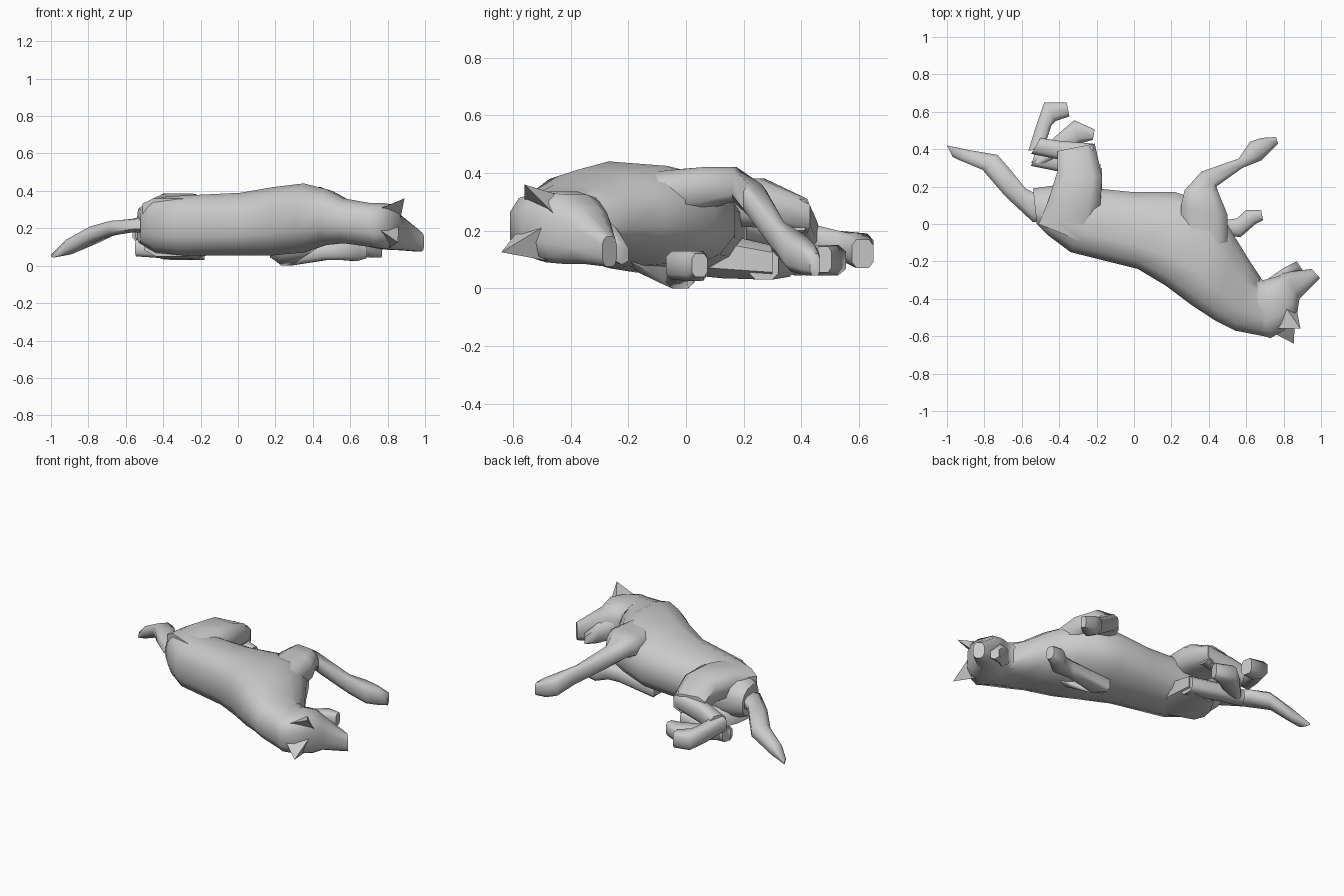
import bpy, bmesh, math
from mathutils import Vector


def finish(name, bm, angle):
    bmesh.ops.recalc_face_normals(bm, faces=bm.faces)
    mesh = bpy.data.meshes.new(name)
    bm.to_mesh(mesh)
    bm.free()
    ob = bpy.data.objects.new(name, mesh)
    bpy.context.collection.objects.link(ob)
    bpy.ops.object.select_all(action='DESELECT')
    ob.select_set(True)
    bpy.context.view_layer.objects.active = ob
    bpy.ops.object.shade_smooth_by_angle(angle=math.radians(angle))
    return ob


def loft(name, rows, n=8, power=3.2, taper=0.0, angle=58):
    """Skin rounded sections: each row is edge A (x, y), edge B (x, y), z low, z high.
    taper narrows the section towards edge B."""
    def rounded(t):
        return math.copysign(abs(t) ** (2 / power), t)
    peak = rounded(math.cos(math.pi / n))
    bm = bmesh.new()
    rings = []
    for ax, ay, bx, by, lo, hi in rows:
        mid = Vector(((ax + bx) / 2, (ay + by) / 2, (lo + hi) / 2))
        side = Vector(((ax - bx) / 2, (ay - by) / 2, 0))
        up = Vector((0, 0, (hi - lo) / 2))
        ring = []
        for i in range(n):
            a = 2 * math.pi * (i + 0.5) / n
            u, v = rounded(math.cos(a)) / peak, rounded(math.sin(a)) / peak
            v *= min(1, 1 + taper * u)
            ring.append(bm.verts.new(mid + side * u + up * v))
        rings.append(ring)
    for r, s in zip(rings, rings[1:]):
        for i in range(n):
            j = (i + 1) % n
            bm.faces.new((r[i], r[j], s[j], s[i]))
    bm.faces.new(rings[0])
    bm.faces.new(rings[-1][::-1])
    return finish(name, bm, angle)


def ear(name, base, tip):
    bm = bmesh.new()
    top = bm.verts.new(tip)
    foot = [bm.verts.new(p) for p in base]
    for i in range(len(foot)):
        bm.faces.new((foot[i], foot[(i + 1) % len(foot)], top))
    bm.faces.new(foot)
    finish(name, bm, 20)


# Torso and neck: spine edge, belly edge
loft("body", [
    (-0.52, 0.00, -0.54, 0.19, 0.12, 0.31),
    (-0.46, -0.06, -0.40, 0.21, 0.07, 0.365),
    (-0.34, -0.15, -0.20, 0.19, 0.055, 0.375),
    (0.02, -0.24, 0.00, 0.17, 0.055, 0.39),
    (0.17, -0.33, 0.22, 0.17, 0.055, 0.42),
    (0.31, -0.435, 0.44, 0.10, 0.07, 0.44),
    (0.44, -0.52, 0.54, -0.07, 0.11, 0.41),
    (0.54, -0.57, 0.62, -0.20, 0.12, 0.36),
    (0.72, -0.605, 0.68, -0.29, 0.10, 0.335)], n=12, power=2.7, taper=0.22, angle=45)

# Head and muzzle
loft("head", [
    (0.66, -0.59, 0.66, -0.28, 0.12, 0.335),
    (0.73, -0.61, 0.69, -0.30, 0.10, 0.335),
    (0.80, -0.57, 0.73, -0.29, 0.09, 0.335),
    (0.87, -0.49, 0.77, -0.28, 0.085, 0.325),
    (0.885, -0.40, 0.80, -0.26, 0.085, 0.28),
    (0.995, -0.29, 0.95, -0.24, 0.075, 0.18)], n=12, power=2.9, angle=45)

# Lower jaw, slightly open
loft("lower_jaw", [
    (0.80, -0.32, 0.72, -0.29, 0.12, 0.25),
    (0.83, -0.28, 0.80, -0.235, 0.10, 0.22),
    (0.90, -0.245, 0.87, -0.20, 0.085, 0.15)], n=6)

# Ears
ear("upper_ear", [(0.77, -0.56, 0.31), (0.80, -0.43, 0.32), (0.87, -0.46, 0.26)],
    (0.89, -0.56, 0.36))
ear("lower_ear", [(0.76, -0.59, 0.19), (0.80, -0.45, 0.09), (0.86, -0.50, 0.21)],
    (0.855, -0.64, 0.125))

# Tail
loft("tail", [
    (-0.46, 0.02, -0.48, 0.14, 0.17, 0.27),
    (-0.54, 0.01, -0.58, 0.19, 0.18, 0.25),
    (-0.69, 0.15, -0.66, 0.29, 0.16, 0.24),
    (-0.81, 0.29, -0.73, 0.37, 0.12, 0.21),
    (-0.93, 0.34, -0.88, 0.395, 0.06, 0.14),
    (-0.97, 0.36, -1.00, 0.42, 0.045, 0.065)], power=2.5)

# Upper front leg, stretched forward and down
loft("upper_front_leg", [
    (0.26, -0.20, 0.50, -0.15, 0.23, 0.40),
    (0.25, 0.09, 0.50, 0.05, 0.27, 0.42),
    (0.27, 0.18, 0.455, 0.16, 0.30, 0.42),
    (0.36, 0.28, 0.44, 0.20, 0.25, 0.36),
    (0.56, 0.35, 0.58, 0.30, 0.12, 0.23),
    (0.62, 0.44, 0.68, 0.34, 0.06, 0.18),
    (0.68, 0.46, 0.74, 0.40, 0.045, 0.15),
    (0.76, 0.465, 0.77, 0.43, 0.045, 0.12)])

# Lower front leg, folded under the chest
loft("lower_front_leg", [
    (0.20, -0.12, 0.42, -0.19, 0.06, 0.20),
    (0.17, -0.03, 0.35, -0.11, 0.02, 0.14),
    (0.21, 0.03, 0.30, -0.07, 0.00, 0.10),
    (0.48, 0.02, 0.46, -0.06, 0.03, 0.12),
    (0.55, 0.03, 0.57, -0.07, 0.03, 0.13),
    (0.60, 0.075, 0.65, 0.00, 0.025, 0.13),
    (0.68, 0.075, 0.69, 0.02, 0.04, 0.12)])

# Upper hind leg
loft("upper_thigh", [
    (-0.51, 0.00, -0.24, -0.11, 0.23, 0.36),
    (-0.46, 0.12, -0.18, 0.10, 0.22, 0.385),
    (-0.41, 0.28, -0.17, 0.25, 0.21, 0.38),
    (-0.41, 0.39, -0.21, 0.43, 0.19, 0.31)])
loft("upper_shin", [
    (-0.22, 0.43, -0.22, 0.33, 0.20, 0.31),
    (-0.40, 0.445, -0.40, 0.345, 0.16, 0.28),
    (-0.50, 0.46, -0.55, 0.375, 0.13, 0.24)])
loft("upper_hind_foot", [
    (-0.565, 0.39, -0.48, 0.41, 0.13, 0.23),
    (-0.525, 0.52, -0.44, 0.53, 0.10, 0.20),
    (-0.48, 0.65, -0.42, 0.55, 0.08, 0.19),
    (-0.36, 0.65, -0.345, 0.575, 0.07, 0.17)])

# Lower hind leg
loft("lower_thigh", [
    (-0.50, 0.05, -0.22, -0.05, 0.05, 0.20),
    (-0.47, 0.14, -0.17, 0.12, 0.035, 0.19),
    (-0.39, 0.27, -0.17, 0.30, 0.03, 0.15)])
loft("lower_shin", [
    (-0.18, 0.32, -0.18, 0.22, 0.03, 0.13),
    (-0.40, 0.38, -0.40, 0.28, 0.04, 0.13),
    (-0.53, 0.38, -0.55, 0.31, 0.05, 0.14)])
loft("lower_hind_foot", [
    (-0.55, 0.33, -0.48, 0.32, 0.05, 0.14),
    (-0.43, 0.46, -0.36, 0.38, 0.06, 0.14),
    (-0.32, 0.555, -0.29, 0.43, 0.045, 0.15),
    (-0.21, 0.505, -0.22, 0.45, 0.055, 0.145)])
